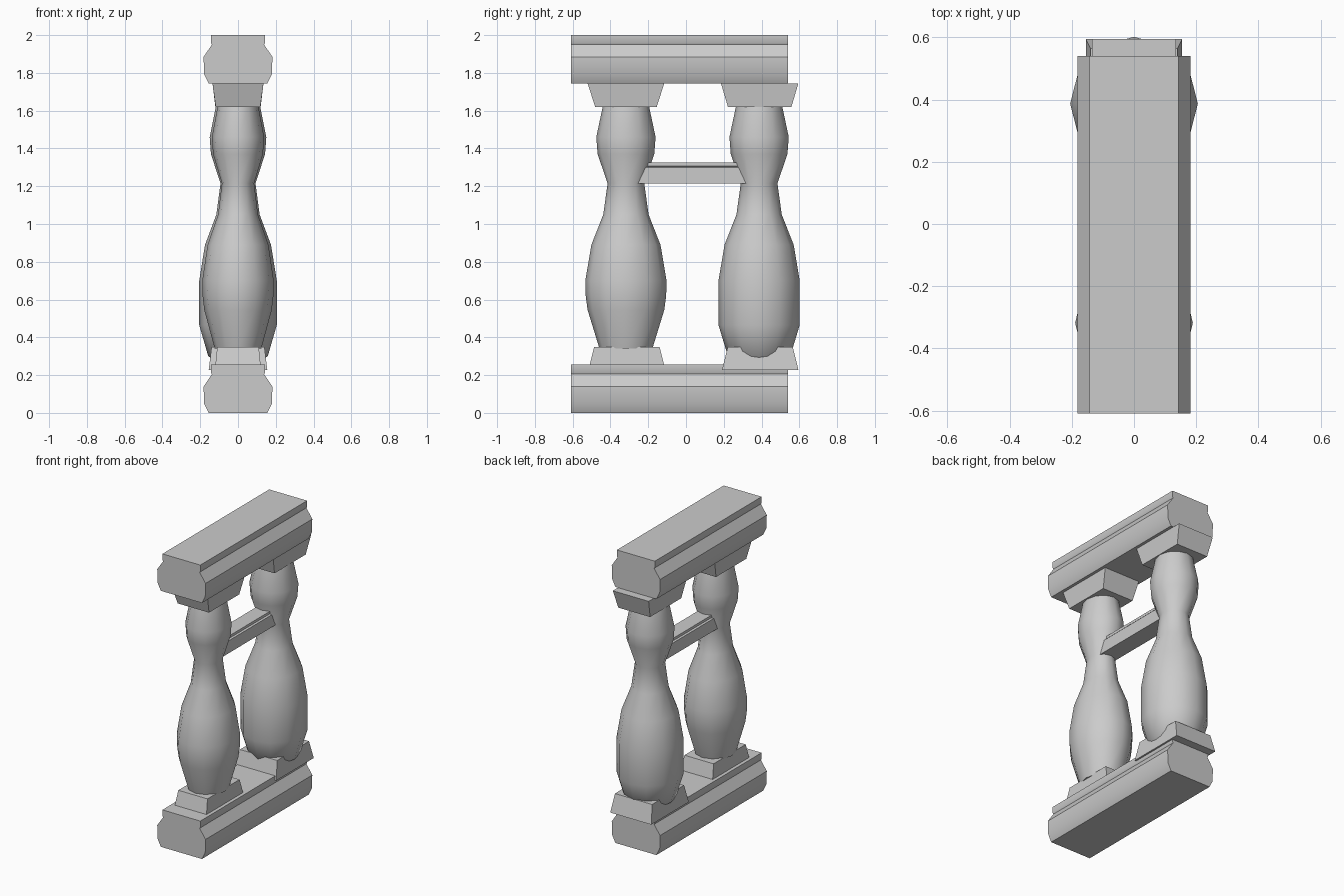
import bpy, bmesh, math

if "Cube" in bpy.data.objects:
    bpy.data.objects.remove(bpy.data.objects["Cube"])


def finish(name, bm, angle=35):
    bmesh.ops.recalc_face_normals(bm, faces=bm.faces[:])
    mesh = bpy.data.meshes.new(name)
    bm.to_mesh(mesh)
    bm.free()
    ob = bpy.data.objects.new(name, mesh)
    bpy.context.collection.objects.link(ob)
    bpy.ops.object.select_all(action='DESELECT')
    ob.select_set(True)
    bpy.context.view_layer.objects.active = ob
    bpy.ops.object.shade_smooth_by_angle(angle=math.radians(angle))
    return ob


def skin(name, rings, angle=35):
    """Join equal-length rings of points with quads and cap both ends."""
    bm = bmesh.new()
    loops = [[bm.verts.new(p) for p in ring] for ring in rings]
    n = len(loops[0])
    for a, b in zip(loops, loops[1:]):
        for i in range(n):
            j = (i + 1) % n
            bm.faces.new((a[i], a[j], b[j], b[i]))
    bm.faces.new(loops[0][::-1])
    bm.faces.new(loops[-1])
    return finish(name, bm, angle)


def rail(name, half, y0, y1, z, slant=0.0):
    """Extrude a mirrored half profile (x, z) along y; slant shortens the upper part."""
    section = half + [(-x, h) for x, h in reversed(half)]
    top = max(h for _, h in half)
    rings = [[(x, y + s * slant * h / top, z + h) for x, h in section]
             for y, s in ((y0, 1), (y1, -1))]
    return skin(name, rings)


def block(name, y, z0, z1, low, high):
    """Tapered square block; low and high are (half x, half y)."""
    rings = [[(sx * hx, y + sy * hy, z)
              for sx, sy in ((-1, -1), (1, -1), (1, 1), (-1, 1))]
             for z, (hx, hy) in ((z0, low), (z1, high))]
    return skin(name, rings, 20)


def baluster(name, y, profile, x_scale, sides=12):
    rings = []
    for r, z in profile:
        rings.append([(r * x_scale * math.cos(2 * math.pi * i / sides),
                       y + r * math.sin(2 * math.pi * i / sides), z)
                      for i in range(sides)])
    return skin(name, rings, 45)


# Moulded bottom and top rails
rail_half = [(0.155, 0), (0.18, 0.05), (0.182, 0.14), (0.138, 0.205),
             (0.143, 0.213), (0.143, 0.255)]
rail("bottom_rail", rail_half, -0.61, 0.54, 0)
rail("top_rail", rail_half, -0.61, 0.54, 1.745)

# Vase-shaped balusters sharing the neck and upper bulb
upper = [(0.215, 0.70), (0.183, 0.89), (0.12, 1.05), (0.097, 1.215),
         (0.15, 1.37), (0.157, 1.46), (0.122, 1.625)]
baluster("front_baluster", -0.318,
         [(0.14, 0.34), (0.203, 0.545), (0.213, 0.62)] + upper, 0.88)
baluster("rear_baluster", 0.387,
         [(0.09, 0.255), (0.165, 0.30), (0.215, 0.465)] + upper, 0.955)

# Tapered plinths and capitals
block("front_plinth", -0.313, 0.25, 0.35, (0.12, 0.198), (0.11, 0.173))
block("rear_plinth", 0.393, 0.228, 0.35, (0.155, 0.202), (0.14, 0.172))
block("front_capital", -0.318, 1.62, 1.745, (0.118, 0.163), (0.135, 0.203))
block("rear_capital", 0.39, 1.62, 1.745, (0.12, 0.168), (0.135, 0.205))

# Cross bar between the necks, with a thin raised strip
rail("cross_bar", [(0.06, 0), (0.06, 0.085), (0.045, 0.09),
                   (0.052, 0.093), (0.052, 0.11)], -0.27, 0.325, 1.215, 0.026)
